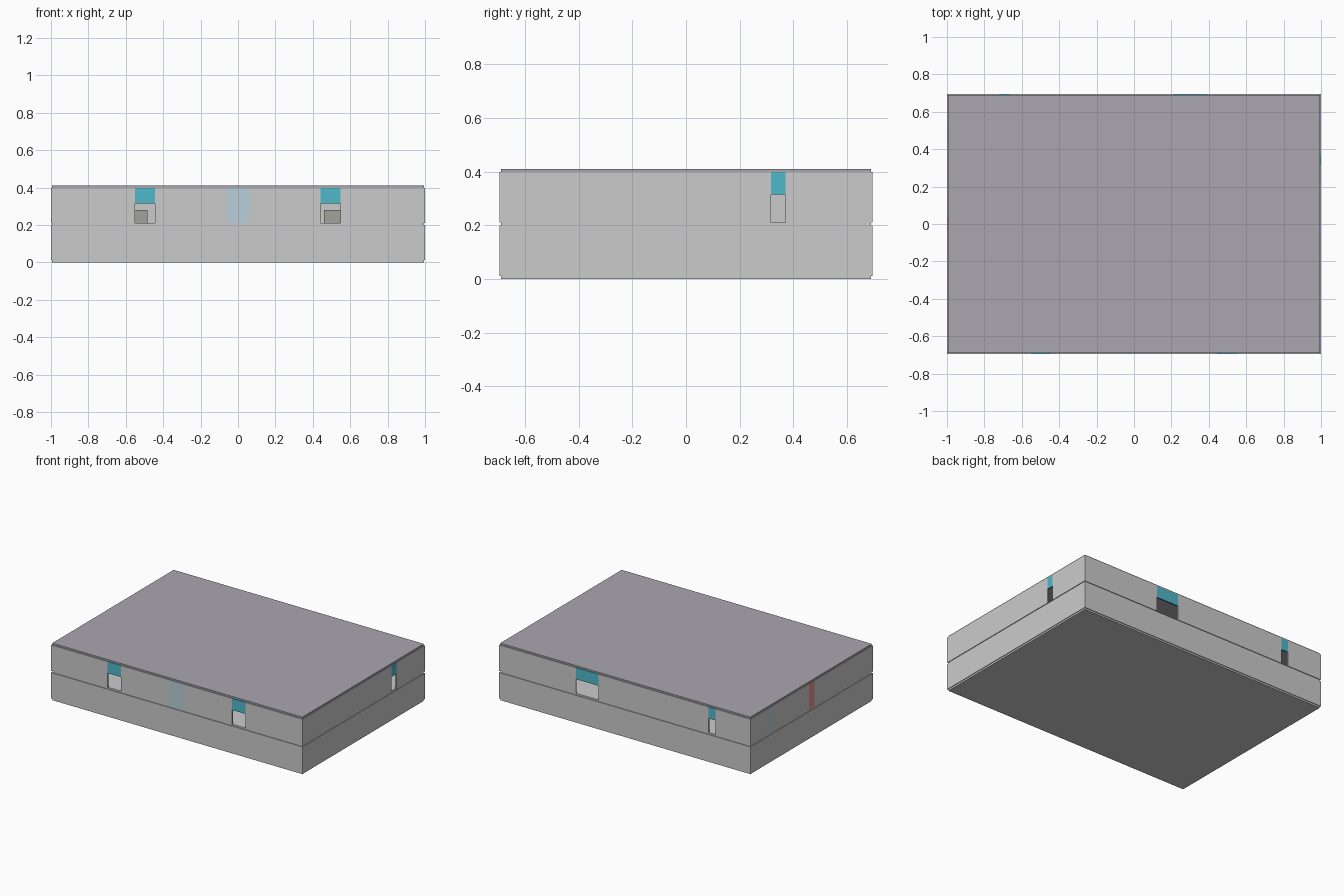
import bpy, bmesh

if "Cube" in bpy.data.objects:
    bpy.data.objects.remove(bpy.data.objects["Cube"])

HX, HY = 1.0, 0.695      # outer half sizes
T = 0.01                 # wall thickness
SLAB, STOREY = 0.012, 0.199
HEAD = 0.315             # top of the openings


def material(name, rgb):
    m = bpy.data.materials.new(name)
    m.diffuse_color = (*rgb, 1)
    m.use_nodes = True
    m.node_tree.nodes["Principled BSDF"].inputs["Base Color"].default_value = m.diffuse_color
    return m


TEAL = material("teal", (0.08, 0.48, 0.59))
BLUE = material("pale_blue", (0.49, 0.62, 0.69))
RED = material("dull_red", (0.75, 0.3, 0.27))
ROOF = material("roof_grey", (0.4, 0.39, 0.43))
DARK = material("dark_grey", (0.36, 0.36, 0.33))


def box(name, lo, hi, mat=None):
    bm = bmesh.new()
    bmesh.ops.create_cube(bm, size=1)
    for v in bm.verts:
        v.co = [(a + b) / 2 + c * (b - a) for a, b, c in zip(lo, hi, v.co)]
    me = bpy.data.meshes.new(name)
    bm.to_mesh(me)
    bm.free()
    if mat:
        me.materials.append(mat)
    ob = bpy.data.objects.new(name, me)
    bpy.context.collection.objects.link(ob)
    return ob


def wall(side, z0, z1, fillings=()):
    """Wall cut into lengths; each filling is (start, end, part name, material, bottom)."""
    along_x = side in ("front", "back")
    end = HX if along_x else HY - T
    outer = {"front": -HY, "back": HY, "left": -HX, "right": HX}[side]
    d0, d1 = sorted((outer, outer - T if outer > 0 else outer + T))

    def piece(name, a, b, bottom, mat=None):
        if along_x:
            box(name, (a, d0, bottom), (b, d1, z1), mat)
        else:
            box(name, (d0, a, bottom), (d1, b, z1), mat)

    pos = -end
    for a, b, name, mat, bottom in sorted(fillings, key=lambda f: f[0]):
        piece(side + "_wall", pos, a, z0)
        piece(side + "_" + name, a, b, bottom, mat)
        pos = b
    piece(side + "_wall", pos, end, z0)


# Slabs: base, middle floor and roof
for i, name in enumerate(("base_slab", "floor_slab", "roof_slab")):
    z = i * STOREY
    box(name, (-HX + T / 2, -HY + T / 2, z), (HX - T / 2, HY - T / 2, z + SLAB),
        ROOF if i == 2 else None)

# Lower storey: plain walls
for side in ("front", "back", "left", "right"):
    wall(side, SLAB, STOREY)

# Upper storey: doorways under teal panels, plus full-height coloured panels
Z0, Z1 = STOREY + SLAB, 2 * STOREY


def doorway(a, b):
    return (a, b, "door_head", TEAL, HEAD)


def panel(a, b, mat):
    return (a, b, "panel", mat, Z0)


wall("front", Z0, Z1, [doorway(-0.55, -0.445), panel(-0.065, 0.063, BLUE),
                       doorway(0.44, 0.547)])
wall("back", Z0, Z1, [doorway(-0.72, -0.665), doorway(0.21, 0.39)])
wall("right", Z0, Z1, [doorway(0.317, 0.371)])
wall("left", Z0, Z1, [panel(-0.03, 0.03, RED), panel(0.44, 0.515, BLUE)])

# Low cabinets seen through the front doorways
box("left_cabinet", (-0.64, -0.05, Z0), (-0.485, 0.05, 0.28), DARK)
box("right_cabinet", (0.459, -0.05, Z0), (0.62, 0.05, 0.28), DARK)
